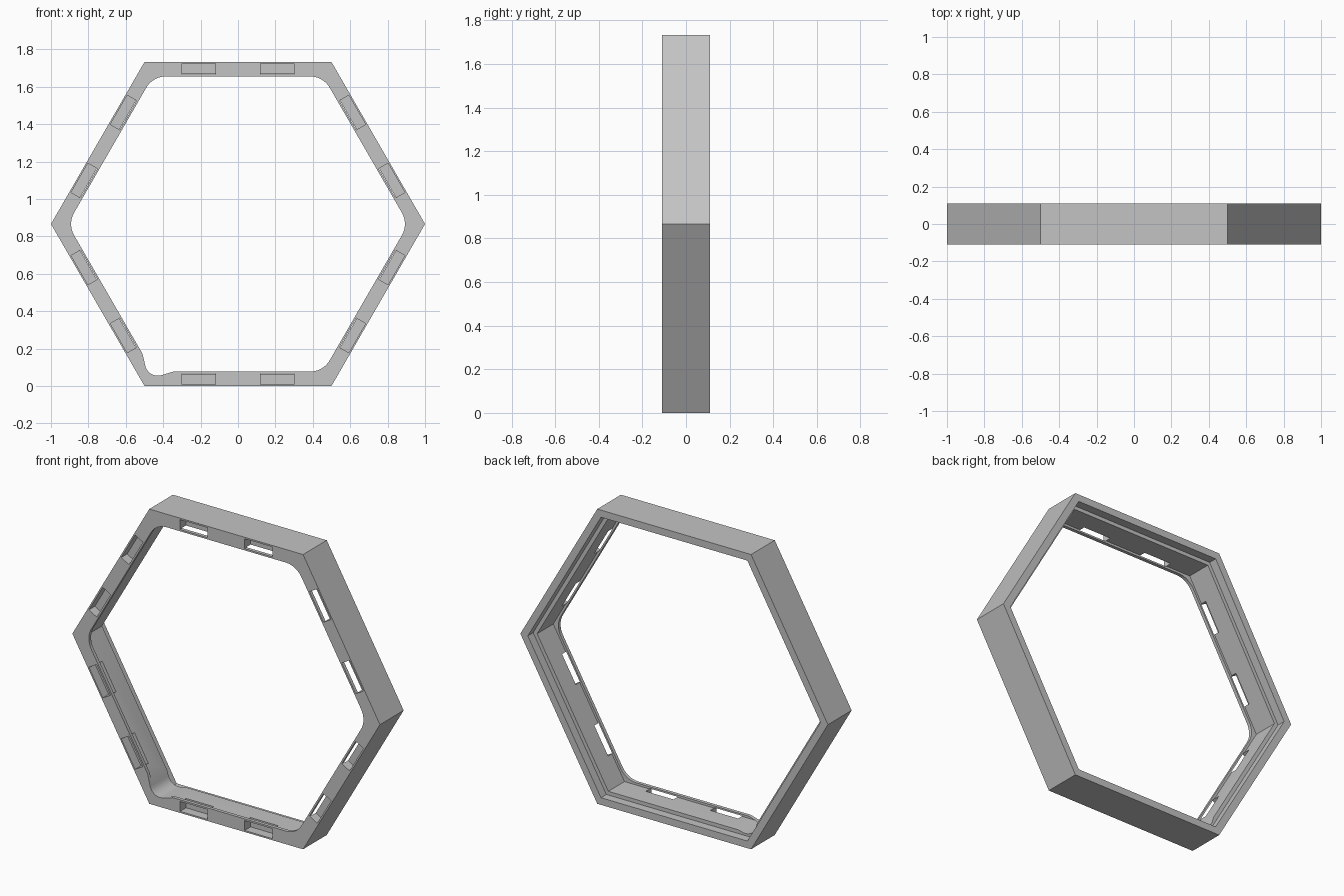
import bpy, bmesh
from math import sin, cos, pi, radians, sqrt
from mathutils import Vector, Matrix

cube = bpy.data.objects.get("Cube")
if cube:
    bpy.data.objects.remove(cube)

APOTHEM = sqrt(3) / 2
FRONT, BACK = -0.11, 0.11
LIP, WALL, RIM = 0.077, 0.064, 0.042      # thickness of each step of the frame
RELIEF = 0.055

grey = bpy.data.materials.new("light_grey")
grey.use_nodes = True
colour = (0.55, 0.55, 0.55, 1)
grey.diffuse_color = colour
grey.node_tree.nodes["Principled BSDF"].inputs["Base Color"].default_value = colour


def prism(name, points, y0, y1):
    """Extrude an (x, z) outline from y0 to y1."""
    bm = bmesh.new()
    face = bm.faces.new([bm.verts.new((x, y0, z)) for x, z in points])
    moved = bmesh.ops.extrude_face_region(bm, geom=[face])["geom"]
    bmesh.ops.translate(bm, vec=(0, y1 - y0, 0),
                        verts=[v for v in moved if isinstance(v, bmesh.types.BMVert)])
    bmesh.ops.recalc_face_normals(bm, faces=bm.faces)
    mesh = bpy.data.meshes.new(name)
    bm.to_mesh(mesh)
    bm.free()
    mesh.materials.append(grey)
    obj = bpy.data.objects.new(name, mesh)
    bpy.context.collection.objects.link(obj)
    return obj


def corner_vector(i):
    return Vector((cos(i * pi / 3), sin(i * pi / 3)))


def arc(i, inset, radius, steps=10):
    """Rounded corner of an inset hexagon."""
    direction = corner_vector(i)
    centre = direction * ((APOTHEM - inset - radius) / APOTHEM)
    points = []
    for k in range(steps + 1):
        a = i * pi / 3 - pi / 6 + k * pi / 3 / steps
        points.append(centre + radius * Vector((cos(a), sin(a))))
    return points


def opening(inset, radius=0, relief_start=None):
    """Inset hexagon, optionally rounded, with a deeper pocket in one corner."""
    points = []
    for i in range(6):
        if i == 4 and relief_start:
            corner = corner_vector(i)
            before = (corner_vector(i - 1) - corner).normalized()
            after = (corner_vector(i + 1) - corner).normalized()
            ramp = [(relief_start, inset), (0.085, RELIEF + 0.001)]
            points += [corner + before * s - corner_normal(i - 1) * t for s, t in ramp]
            points += arc(i, RELIEF, 0.066)
            points += [corner + after * s - corner_normal(i) * t for s, t in reversed(ramp)]
        elif radius:
            points += arc(i, inset, radius)
        else:
            points.append(corner_vector(i) * ((APOTHEM - inset) / APOTHEM))
    return [(p.x, p.y + APOTHEM) for p in points]


def corner_normal(i):
    """Outward direction of the side that follows corner i."""
    a = i * pi / 3 + pi / 6
    return Vector((cos(a), sin(a)))


def cut(target, cutter):
    cutter.hide_render = True
    mod = target.modifiers.new("cut", "BOOLEAN")
    mod.operation = "DIFFERENCE"
    mod.solver = "EXACT"
    mod.object = cutter
    bpy.context.view_layer.objects.active = target
    bpy.ops.object.modifier_apply(modifier=mod.name)
    bpy.data.objects.remove(cutter)


# Solid hexagon, hollowed into front lip, main wall and thin back rim
frame = prism("hexagonal_frame", opening(0), FRONT, BACK)
cut(frame, prism("lip_cutter", opening(LIP, 0.12, 0.155), -0.3, 0.3))
cut(frame, prism("wall_cutter", opening(WALL, 0, 0.117), FRONT + 0.02, 0.3))
cut(frame, prism("rim_cutter", opening(RIM), 0.06, 0.3))

# Two slots per side, open to the front and to the inside
for side in range(6):
    turn = Matrix.Rotation(side * pi / 3, 2)
    for x in (-0.21, 0.21):
        outline = []
        for dx, inset in ((-0.09, 0.009), (0.09, 0.009), (0.09, 0.067), (-0.09, 0.067)):
            p = turn @ Vector((x + dx, inset - APOTHEM))
            outline.append((p.x, p.y + APOTHEM))
        cut(frame, prism("slot_cutter", outline, -0.3, -0.055))

# Smooth the fillets, keep every edge crisp
bpy.ops.object.select_all(action="DESELECT")
frame.select_set(True)
bpy.context.view_layer.objects.active = frame
bpy.ops.object.shade_smooth_by_angle(angle=radians(25))
